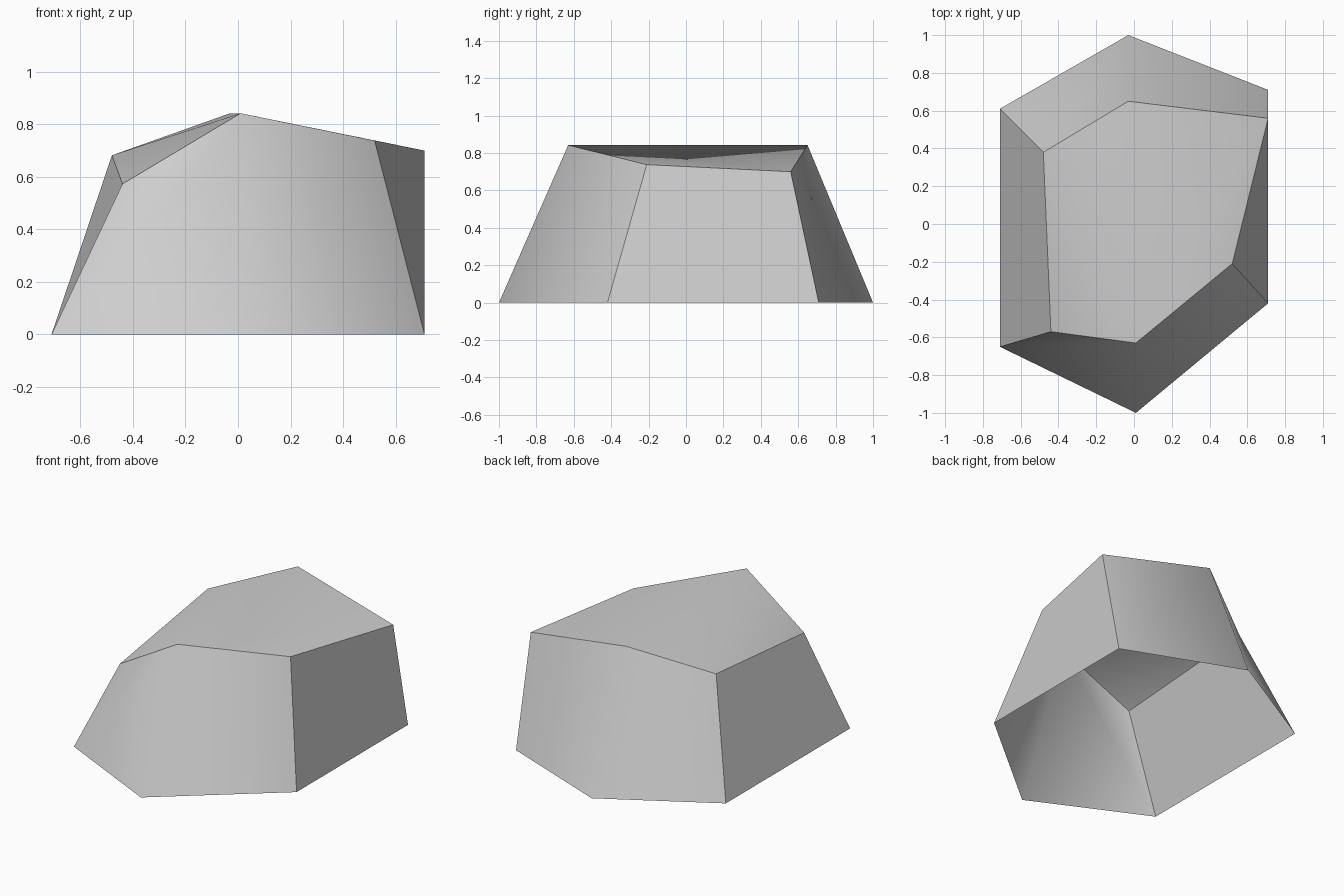
import bpy
import bmesh

cube = bpy.data.objects.get("Cube")
if cube:
    bpy.data.objects.remove(cube, do_unlink=True)

# One plain stone colour
stone = bpy.data.materials.new("stone_grey")
stone.use_nodes = True
colour = (0.62, 0.62, 0.62, 1)
stone.diffuse_color = colour
stone.node_tree.nodes["Principled BSDF"].inputs["Base Color"].default_value = colour

# Corner pairs counter-clockwise: foot (x, y) and shoulder (x, y, z)
corners = [
    ((-0.71, -0.65), (-0.44, -0.57, 0.573)),   # front right
    ((0.01, -1.0), (0.01, -0.63, 0.842)),      # front tip
    ((0.71, -0.42), (0.52, -0.21, 0.738)),     # front left
    ((0.71, 0.71), (0.71, 0.56, 0.70)),        # back left
    ((-0.03, 1.0), (-0.03, 0.65, 0.842)),      # back tip
    ((-0.71, 0.61), (-0.48, 0.38, 0.682)),     # back right
]
FRONT_TIP, BACK_TIP = 1, 4

bm = bmesh.new()
foot = [bm.verts.new((x, y, 0)) for (x, y), _ in corners]
shoulder = [bm.verts.new(point) for _, point in corners]

# Sloping walls, open underneath
count = len(corners)
for i in range(count):
    j = (i + 1) % count
    bm.faces.new((foot[i], foot[j], shoulder[j], shoulder[i]))

# Roof planes either side of the ridge
front_right, front_tip, front_left, back_left, back_tip, back_right = shoulder
bm.faces.new((front_tip, front_left, back_left, back_tip))
bm.faces.new((front_tip, back_tip, back_right))
bm.faces.new((front_tip, back_right, front_right))

# Smooth over the two tips and the roof, crisp everywhere else
bm.edges.ensure_lookup_table()
for face in bm.faces:
    face.smooth = True
soft_tips = [{foot[i], shoulder[i]} for i in (FRONT_TIP, BACK_TIP)]
for edge in bm.edges:
    roof_inside = all(len(f.verts) == 3 or all(v in shoulder for v in f.verts)
                      for f in edge.link_faces)
    edge.smooth = roof_inside or set(edge.verts) in soft_tips

mesh = bpy.data.meshes.new("rock")
bm.to_mesh(mesh)
bm.free()
mesh.materials.append(stone)
rock = bpy.data.objects.new("rock", mesh)
bpy.context.collection.objects.link(rock)
